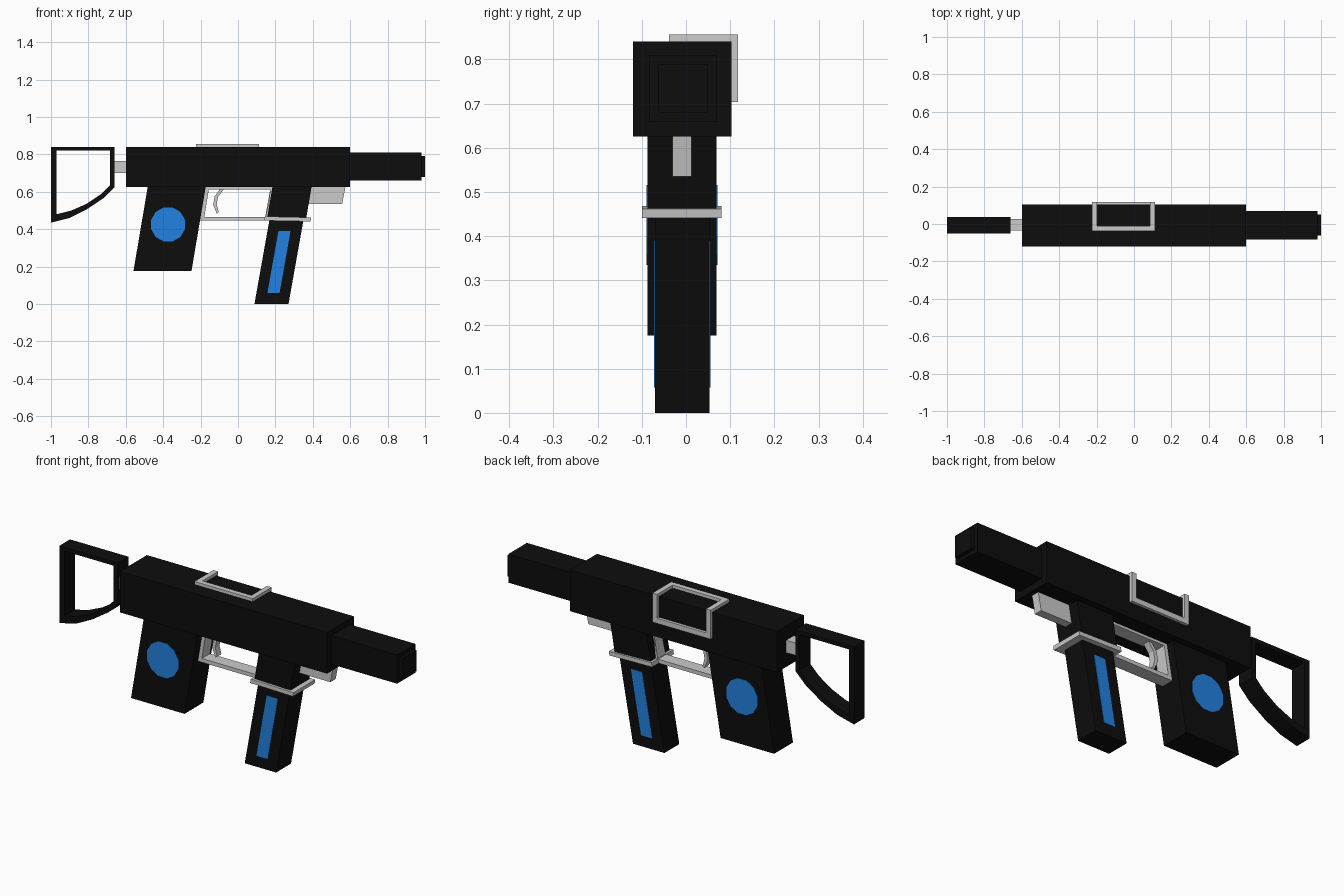
import bpy, bmesh, math

if "Cube" in bpy.data.objects:
    bpy.data.objects.remove(bpy.data.objects["Cube"])


def material(name, rgb):
    m = bpy.data.materials.new(name)
    m.diffuse_color = (*rgb, 1)
    m.use_nodes = True
    m.node_tree.nodes["Principled BSDF"].inputs["Base Color"].default_value = m.diffuse_color
    return m


BLACK = material("black", (0.004, 0.004, 0.004))
BLUE = material("blue", (0.015, 0.22, 0.75))


def finish(name, bm, mat):
    bmesh.ops.recalc_face_normals(bm, faces=bm.faces)
    me = bpy.data.meshes.new(name)
    bm.to_mesh(me)
    bm.free()
    if mat:
        me.materials.append(mat)
    ob = bpy.data.objects.new(name, me)
    bpy.context.collection.objects.link(ob)
    return ob


def prism(name, pts, y0, y1, mat=None):
    """Side profile in x, z pulled from y0 to y1."""
    bm = bmesh.new()
    a = [bm.verts.new((x, y0, z)) for x, z in pts]
    b = [bm.verts.new((x, y1, z)) for x, z in pts]
    n = len(pts)
    bm.faces.new(a)
    bm.faces.new(b)
    for i in range(n):
        j = (i + 1) % n
        bm.faces.new((a[i], a[j], b[j], b[i]))
    return finish(name, bm, mat)


def box(name, x0, x1, y0, y1, z0, z1, mat=None):
    return prism(name, [(x0, z0), (x1, z0), (x1, z1), (x0, z1)], y0, y1, mat)


def frame(name, outer, inner, y0, y1, mat=None, closed=True):
    """Ribbon between two matching x, z outlines, pulled from y0 to y1."""
    bm = bmesh.new()
    rings = [[bm.verts.new((o[0], y, o[1])) for o in line]
             for line, y in ((outer, y0), (inner, y0), (inner, y1), (outer, y1))]
    n = len(outer)
    for i in range(n if closed else n - 1):
        j = (i + 1) % n
        for k in range(4):
            p, q = rings[k], rings[(k + 1) % 4]
            bm.faces.new((p[i], p[j], q[j], q[i]))
    if not closed:
        for i in (0, n - 1):
            bm.faces.new([r[i] for r in rings])
    return finish(name, bm, mat)


# Receiver, barrel and muzzle
box("receiver", -0.6, 0.6, -0.12, 0.103, 0.625, 0.84, BLACK)
box("barrel", 0.59, 0.98, -0.083, 0.07, 0.66, 0.81, BLACK)
box("muzzle", 0.97, 1.0, -0.062, 0.05, 0.68, 0.79, BLACK)

# Open shoulder stock and its link
frame("stock",
      [(-1, 0.84), (-0.66, 0.84), (-0.66, 0.625), (-0.72, 0.565),
       (-0.81, 0.505), (-0.9, 0.46), (-1, 0.435)],
      [(-0.97, 0.82), (-0.685, 0.82), (-0.685, 0.635), (-0.735, 0.585),
       (-0.81, 0.535), (-0.89, 0.5), (-0.97, 0.48)],
      -0.05, 0.038, BLACK)
box("stock_link", -0.67, -0.59, -0.036, 0.028, 0.7, 0.765)

# Rear grip with discs, forward magazine with stripes
prism("grip", [(-0.559, 0.175), (-0.249, 0.175), (-0.172, 0.63), (-0.482, 0.63)],
      -0.087, 0.069, BLACK)
disc = [(-0.374 + 0.094 * math.cos(math.radians(15 + 30 * i)),
         0.425 + 0.094 * math.sin(math.radians(15 + 30 * i))) for i in range(12)]
prism("magazine_well", [(0.155, 0.455), (0.364, 0.455), (0.394, 0.63), (0.185, 0.63)],
      -0.087, 0.069, BLACK)
prism("magazine", [(0.088, 0), (0.27, 0), (0.352, 0.46), (0.17, 0.46)],
      -0.07, 0.053, BLACK)
stripe = [(0.157, 0.058), (0.222, 0.058), (0.281, 0.39), (0.216, 0.39)]
for side, gy, my in (("front", -0.087, -0.07), ("back", 0.069, 0.053)):
    s = math.copysign(0.002, gy)
    prism("grip_disc_" + side, disc, gy - s, gy + s, BLUE)
    prism("magazine_stripe_" + side, stripe, my - s, my + s, BLUE)
prism("magazine_collar", [(0.14, 0.446), (0.388, 0.441), (0.391, 0.462), (0.144, 0.468)],
      -0.1, 0.08)

# Trigger guard and trigger
frame("trigger_guard",
      [(-0.206, 0.446), (0.142, 0.446), (0.185, 0.627), (-0.174, 0.627)],
      [(-0.18, 0.466), (0.158, 0.466), (0.172, 0.612), (-0.156, 0.612)],
      -0.042, 0.026)
frame("trigger",
      [(-0.095, 0.615), (-0.125, 0.575), (-0.133, 0.53), (-0.113, 0.482)],
      [(-0.075, 0.615), (-0.107, 0.572), (-0.114, 0.532), (-0.103, 0.49)],
      -0.025, 0.01, closed=False)

# Lug under the front of the receiver
prism("front_lug", [(0.37, 0.535), (0.557, 0.535), (0.575, 0.63), (0.388, 0.63)],
      -0.031, 0.013)

# Raised port rim folded over the top back edge
x0, x1, t = -0.225, 0.112, 0.027
for name, a in (("left", x0), ("right", x1 - t)):
    box("port_rim_top_" + name, a, a + t, -0.038, 0.118, 0.83, 0.856)
    box("port_rim_side_" + name, a, a + t, 0.095, 0.118, 0.704, 0.83)
box("port_rim_top_bar", x0 + t, x1 - t, -0.038, -0.011, 0.83, 0.856)
box("port_rim_side_bar", x0 + t, x1 - t, 0.095, 0.118, 0.704, 0.731)
